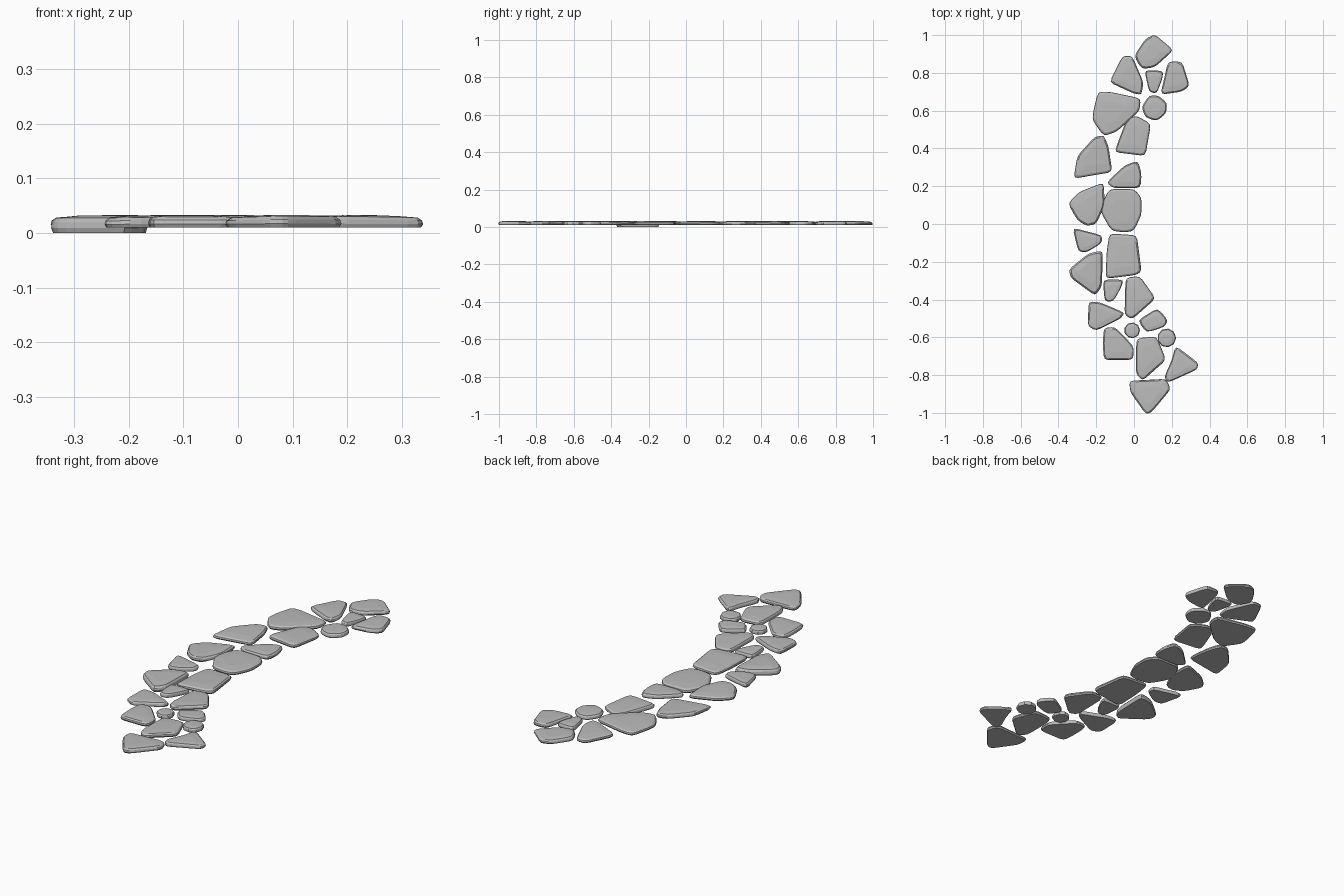
import bpy
import bmesh
import random
from math import cos, sin, tau
from mathutils import Vector

random.seed(4)

default_cube = bpy.data.objects.get("Cube")
if default_cube:
    bpy.data.objects.remove(default_cube, do_unlink=True)

# One grey for every stone
grey = bpy.data.materials.new("stone_grey")
grey.use_nodes = True
grey_colour = (.5, .5, .5, 1)
grey.diffuse_color = grey_colour
grey.node_tree.nodes["Principled BSDF"].inputs["Base Color"].default_value = grey_colour

GROUND, TOP = .01, .032
CORNER_CUT = .025


def worn_outline(corners):
    """Clip every corner of an outline into a short three-point curve."""
    points = [Vector(corner) for corner in corners]
    outline = []
    for index, corner in enumerate(points):
        before = points[index - 1] - corner
        after = points[(index + 1) % len(points)] - corner
        start = corner + before.normalized() * min(CORNER_CUT, before.length * .3)
        end = corner + after.normalized() * min(CORNER_CUT, after.length * .3)
        outline += [start, (start + end) / 4 + corner / 2, end]
    return outline


def add_slab(name, outline, base):
    """Stack shrinking rings of the outline into a flat-faced paving stone."""
    mesh_builder = bmesh.new()
    centre = sum(outline, Vector((0, 0))) / len(outline)
    height = TOP - base
    lean = Vector((random.uniform(-.02, .02), random.uniform(-.02, .02)))
    # Each ring: scale about the centre, share of the height
    profile = [(.96, 0), (1, .3), (.98, .62), (.9, .88), (.5, 1)]
    rings = []
    for scale, share in profile:
        ring = []
        for point in outline:
            spot = centre + (point - centre) * scale
            tilt = lean.dot(spot - centre) * share
            ring.append(mesh_builder.verts.new((spot.x, spot.y, base + height * share + tilt)))
        rings.append(ring)
    for lower, upper in zip(rings, rings[1:]):
        for index in range(len(lower)):
            mesh_builder.faces.new((lower[index - 1], lower[index], upper[index], upper[index - 1]))
    mesh_builder.faces.new(rings[0])
    mesh_builder.faces.new(rings[-1])
    bmesh.ops.recalc_face_normals(mesh_builder, faces=mesh_builder.faces)
    mesh = bpy.data.meshes.new(name)
    mesh_builder.to_mesh(mesh)
    mesh_builder.free()
    mesh.materials.append(grey)
    slab = bpy.data.objects.new(name, mesh)
    bpy.context.scene.collection.objects.link(slab)


def stone(name, *corners, base=GROUND):
    add_slab(name, worn_outline(corners), base)


def pebble(name, centre, radius):
    sides = 9
    outline = [Vector(centre) + radius * Vector((cos(tau * i / sides), sin(tau * i / sides)))
               for i in range(sides)]
    add_slab(name, outline, GROUND)


# Back end of the path
stone("back_tip_stone", (.0, .89), (.06, .98), (.11, 1.004), (.21, .92), (.11, .83), (.04, .82))
stone("back_left_slab", (-.06, .89), (-.01, .89), (.05, .75), (.04, .685), (.0, .69), (-.13, .75))
stone("back_wedge", (.055, .815), (.155, .81), (.15, .77), (.12, .69), (.08, .7))
stone("back_right_slab", (.18, .86), (.255, .86), (.295, .73), (.25, .7), (.14, .685))
stone("back_broad_slab", (-.19, .7), (-.13, .7), (.035, .665), (.03, .6), (-.09, .49),
      (-.16, .465), (-.22, .55), (-.215, .6))
stone("back_round_stone", (.08, .68), (.13, .68), (.175, .64), (.17, .585), (.12, .545),
      (.06, .565), (.04, .62))
stone("back_inner_slab", (-.04, .55), (.01, .575), (.09, .53), (.06, .36), (-.1, .38), (-.09, .42))

# Middle of the path
stone("outer_tall_slab", (-.21, .46), (-.16, .47), (-.135, .41), (-.115, .275), (-.32, .24),
      (-.3, .36))
stone("inner_triangle_slab", (-.05, .31), (.02, .335), (.04, .27), (.035, .19), (-.11, .19),
      (-.145, .22))
stone("outer_curved_slab", (-.29, .17), (-.16, .22), (-.155, .1), (-.2, .0), (-.25, -.01),
      (-.3, .02), (-.35, .11))
stone("centre_round_slab", (-.13, .185), (.0, .185), (.04, .14), (.04, .05), (.0, -.035),
      (-.05, -.045), (-.12, -.035), (-.175, .06), (-.165, .12))
stone("outer_small_slab", (-.325, -.02), (-.17, -.06), (-.17, -.1), (-.25, -.15), (-.295, -.145))
stone("inner_square_slab", (-.13, -.05), (.015, -.06), (.04, -.25), (.01, -.27), (-.15, -.29),
      (-.145, -.15))
stone("outer_sunken_slab", (-.24, -.155), (-.165, -.14), (-.17, -.33), (-.205, -.38),
      (-.335, -.285), (-.345, -.24), base=0)
stone("middle_wedge", (-.165, -.295), (-.055, -.295), (-.07, -.34), (-.11, -.41), (-.155, -.41))
stone("inner_long_slab", (-.045, -.285), (.03, -.275), (.115, -.395), (-.01, -.505), (-.05, -.48))

# Front end of the path
stone("front_outer_slab", (-.24, -.41), (-.18, -.415), (-.05, -.47), (-.07, -.5), (-.2, -.565),
      (-.245, -.54))
stone("front_inner_slab", (.02, -.51), (.125, -.445), (.18, -.51), (.16, -.545), (.065, -.575))
pebble("front_left_pebble", (-.01, -.563), .042)
pebble("front_right_pebble", (.173, -.603), .05)
stone("front_corner_slab", (-.16, -.55), (-.1, -.545), (.0, -.65), (-.005, -.72), (-.16, -.72),
      (-.165, -.63))
stone("front_middle_slab", (.015, -.605), (.12, -.595), (.17, -.72), (.045, -.83), (.01, -.79),
      (.01, -.67))
stone("front_right_slab", (.22, -.645), (.34, -.735), (.335, -.77), (.18, -.84), (.16, -.81),
      (.2, -.72))
stone("front_tip_stone", (-.025, -.83), (.17, -.82), (.195, -.875), (.09, -1), (.06, -1.004),
      (-.02, -.89))
